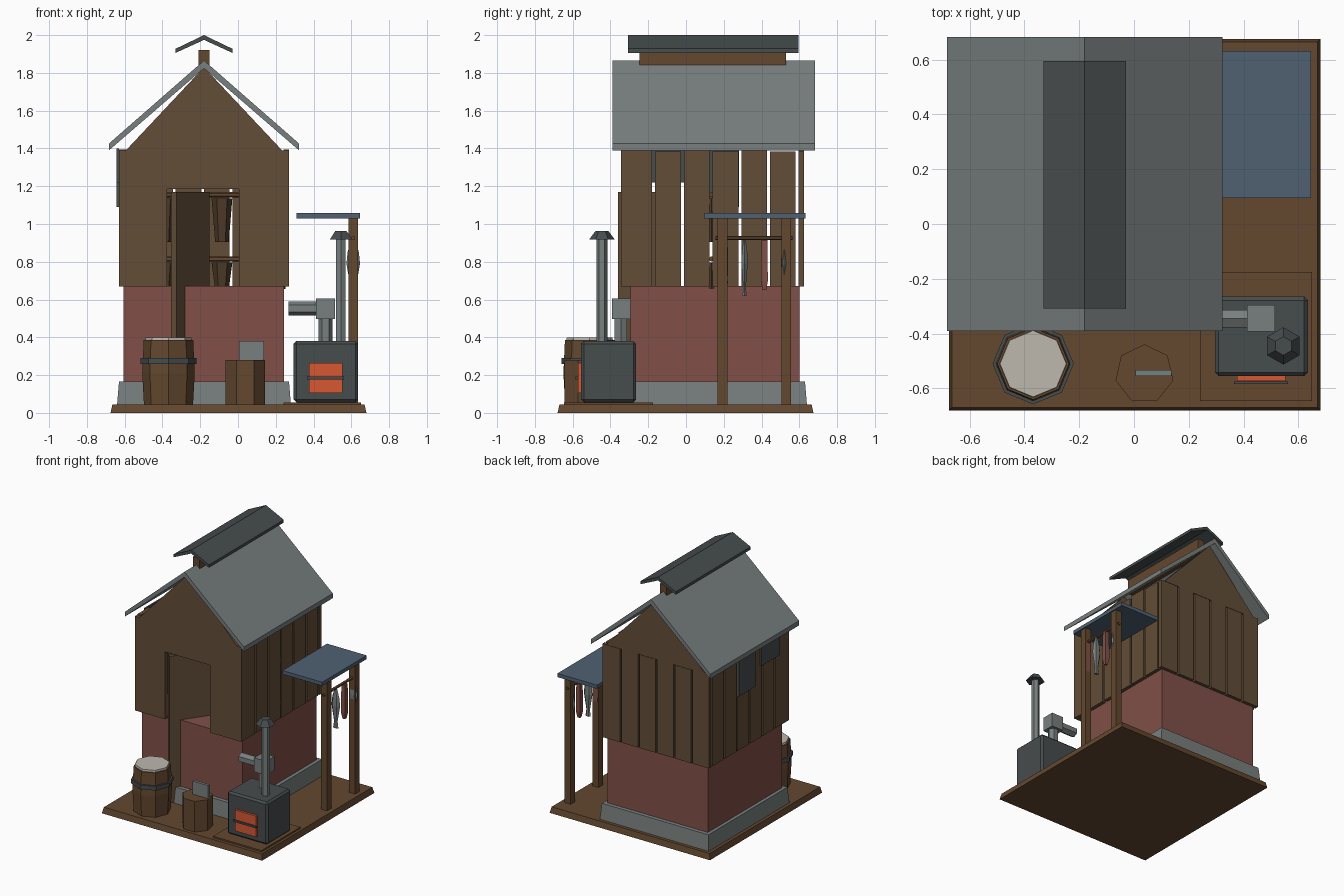
import bpy, bmesh, math
from mathutils import Vector, Matrix

if "Cube" in bpy.data.objects:
    bpy.data.objects.remove(bpy.data.objects["Cube"])


def mat(name, r, g, b):
    m = bpy.data.materials.new(name)
    m.diffuse_color = (r, g, b, 1)
    m.use_nodes = True
    m.node_tree.nodes["Principled BSDF"].inputs["Base Color"].default_value = m.diffuse_color
    return m


WOOD = mat("weathered wood", .125, .075, .039)
TRIM = mat("warm timber", .125, .064, .028)
BRICK = mat("red brick", .22, .08, .064)
STEEL = mat("grey metal and stone", .19, .215, .212)
DARK = mat("dark iron", .062, .072, .075)
BLUE = mat("blue awning", .08, .12, .17)
EMBER = mat("ember orange", .68, .095, .032)
SALT = mat("pale salt", .51, .48, .43)
MEAT = mat("smoked meat", .075, .043, .023)


def finish(name, bm, m, bevel=0):
    bmesh.ops.recalc_face_normals(bm, faces=bm.faces)
    me = bpy.data.meshes.new(name)
    bm.to_mesh(me)
    bm.free()
    me.materials.append(m)
    ob = bpy.data.objects.new(name, me)
    bpy.context.collection.objects.link(ob)
    if bevel:
        b = ob.modifiers.new("bevel", 'BEVEL')
        b.width, b.segments = bevel, 1
    return ob


def box(name, x0, x1, y0, y1, z0, z1, m, taper=0, bevel=0):
    """Axis-aligned box; taper pulls the top edge in on all sides."""
    bm = bmesh.new()
    bmesh.ops.create_cube(bm, size=1)
    for v in bm.verts:
        t = taper if v.co.z > 0 else 0
        v.co = (x0 + t if v.co.x < 0 else x1 - t,
                y0 + t if v.co.y < 0 else y1 - t,
                z0 if v.co.z < 0 else z1)
    return finish(name, bm, m, bevel)


def prism(name, pts, y0, y1, m):
    """Extrude an xz profile along y."""
    bm = bmesh.new()
    f = bm.faces.new([bm.verts.new((x, y0, z)) for x, z in pts])
    ext = bmesh.ops.extrude_face_region(bm, geom=[f])
    bmesh.ops.translate(bm, vec=(0, y1 - y0, 0),
                        verts=[g for g in ext['geom'] if isinstance(g, bmesh.types.BMVert)])
    return finish(name, bm, m)


def stack(name, x, y, rings, n, m, turn=0, squash=1):
    """Low-poly round part from (radius, z) rings, capped at both ends."""
    bm = bmesh.new()
    loops = []
    for r, z in rings:
        loops.append([bm.verts.new((x + r * math.cos(turn + 2 * math.pi * i / n),
                                    y + squash * r * math.sin(turn + 2 * math.pi * i / n), z))
                      for i in range(n)])
    for a, b in zip(loops, loops[1:]):
        for i in range(n):
            j = (i + 1) % n
            bm.faces.new((a[i], a[j], b[j], b[i]))
    bm.faces.new(loops[0])
    bm.faces.new(loops[-1])
    return finish(name, bm, m)


def rod(name, p, q, r, m, n=6):
    p, q = Vector(p), Vector(q)
    bm = bmesh.new()
    rot = (q - p).to_track_quat('Z', 'Y').to_matrix().to_4x4()
    bmesh.ops.create_cone(bm, cap_ends=True, segments=n, radius1=r, radius2=r,
                          depth=(q - p).length, matrix=Matrix.Translation((p + q) / 2) @ rot)
    return finish(name, bm, m)


CX = -.18  # ridge line of the house

# Ground slab, stone footing and brick lower storey
box("ground_slab", -.675, .68, -.68, .675, 0, .045, TRIM, taper=.01)
box("stone_footing", -.64, .28, -.335, .64, .045, .165, STEEL, taper=.01)
box("brick_base", -.605, .243, -.295, .60, .165, .672, BRICK)

# Front wall with doorway
box("front_wall_left", -.63, -.375, -.345, -.315, .67, 1.39, WOOD)
box("front_wall_right", .005, .27, -.345, -.315, .67, 1.39, WOOD)
box("front_lintel", -.375, .005, -.345, -.315, 1.185, 1.39, WOOD)

# Side and back planks with narrow gaps
for i in range(6):
    y = -.315 + i * .152
    top = 1.395 - .012 * (i % 2)
    for side, x in (("left", -.63), ("right", .24)):
        box(f"{side}_plank_{i}", x, x + .03, y, y + .136, .67, top, WOOD)
    x = -.63 + i * .15
    box(f"back_plank_{i}", x, x + .136 + .014 * (i == 5), .595, .625, .67, top, WOOD)

# Gable triangles
for name, y in (("front_gable", -.345), ("back_gable", .595)):
    prism(name, [(-.598, 1.385), (.238, 1.385), (CX, 1.83)], y, y + .03, WOOD)


# Main roof and raised ridge vent
def gable_roof(name, half, eave, peak, th, y0, y1, m):
    prism(name, [(CX - half, eave), (CX - half, eave + th), (CX, peak), (CX + half, eave + th),
                 (CX + half, eave), (CX, peak - th * 1.15)], y0, y1, m)


gable_roof("main_roof", .503, 1.39, 1.866, .036, -.39, .683, STEEL)
box("ridge_vent_curb", CX - .028, CX + .028, -.245, .53, 1.81, 1.92, TRIM)
gable_roof("ridge_vent_cap", .15, 1.906, 2.0, .022, -.308, .595, DARK)

# Patch plates on the left wall
box("left_patch_low", -.642, -.63, .08, .28, 1.09, 1.39, DARK)
box("left_patch_high", -.642, -.63, -.22, .005, 1.22, 1.40, DARK)

# Door standing open into the house
door = box("open_door", 0, .305, 0, .035, .05, 1.17, WOOD)
door.location = (-.325, -.36, 0)
door.rotation_euler = (0, 0, math.radians(55))

# Hanging rods and hams inside
for j, z in enumerate((1.155, .815)):
    rod(f"inner_rod_{j}", (-.62, .135, z), (.26, .135, z), .014, TRIM)
    for i in range(5):
        x = -.385 + i * .15
        low = .23 if j == 0 else .14
        stack(f"ham_{j}_{i}", x, .135, [(.036, z - .02 - low), (.055, z - .02)], 6, MEAT)

# Drying awning on two posts
box("awning", .31, .645, .095, .632, 1.03, 1.058, BLUE)
for i, y in enumerate((.168, .505)):
    box(f"awning_post_{i}", .585, .636, y, y + .052, .04, 1.03, TRIM)
rod("drying_rail", (.61, .155, .925), (.61, .565, .925), .011, TRIM)
for i in range(4):
    y = .205 + i * .105
    if i % 2 == 0:
        stack(f"meat_strip_{i}", .61, y, [(.014, .65), (.026, .70), (.022, .915)], 4, BRICK, math.pi / 4)
    else:
        stack(f"drying_fish_{i}", .61, y,
              [(.022, .62), (.015, .67), (.036, .79), (.03, .85), (.012, .915)], 6, STEEL, 0, .55)

# Stove on its plate
box("stove_plate", .24, .65, -.645, -.175, .045, .056, TRIM)
box("stove_body", .295, .635, -.555, -.265, .056, .38, DARK, bevel=.014)
box("fire_opening", .375, .552, -.572, -.55, .105, .265, EMBER)
box("fire_bar", .365, .562, -.584, -.574, .178, .192, DARK)
stack("chimney_pipe", .545, -.445, [(.029, .37), (.029, .93)], 6, STEEL, math.pi / 6)
stack("chimney_cap", .545, -.445, [(.068, .918), (.034, .963)], 6, DARK, math.pi / 6)

# Smoke duct from stove to house
stack("duct_riser", .463, -.345, [(.038, .37), (.038, .50)], 6, STEEL)
box("duct_elbow", .412, .514, -.393, -.295, .497, .605, STEEL)
rod("duct_pipe", (.268, -.345, .553), (.42, -.345, .553), .037, STEEL)

# Salt barrel
stack("barrel", -.368, -.51, [(.13, .045), (.139, .21), (.131, .385)], 8, TRIM)
stack("barrel_band", -.368, -.51, [(.148, .258), (.148, .29)], 8, DARK)
stack("barrel_salt", -.368, -.51, [(.124, .37), (.121, .40)], 8, SALT)

# Chopping stump with blade
stack("chopping_stump", .038, -.547, [(.108, .045), (.108, .28)], 7, TRIM, math.pi / 2)
box("cleaver_blade", .005, .137, -.555, -.533, .275, .38, STEEL)
